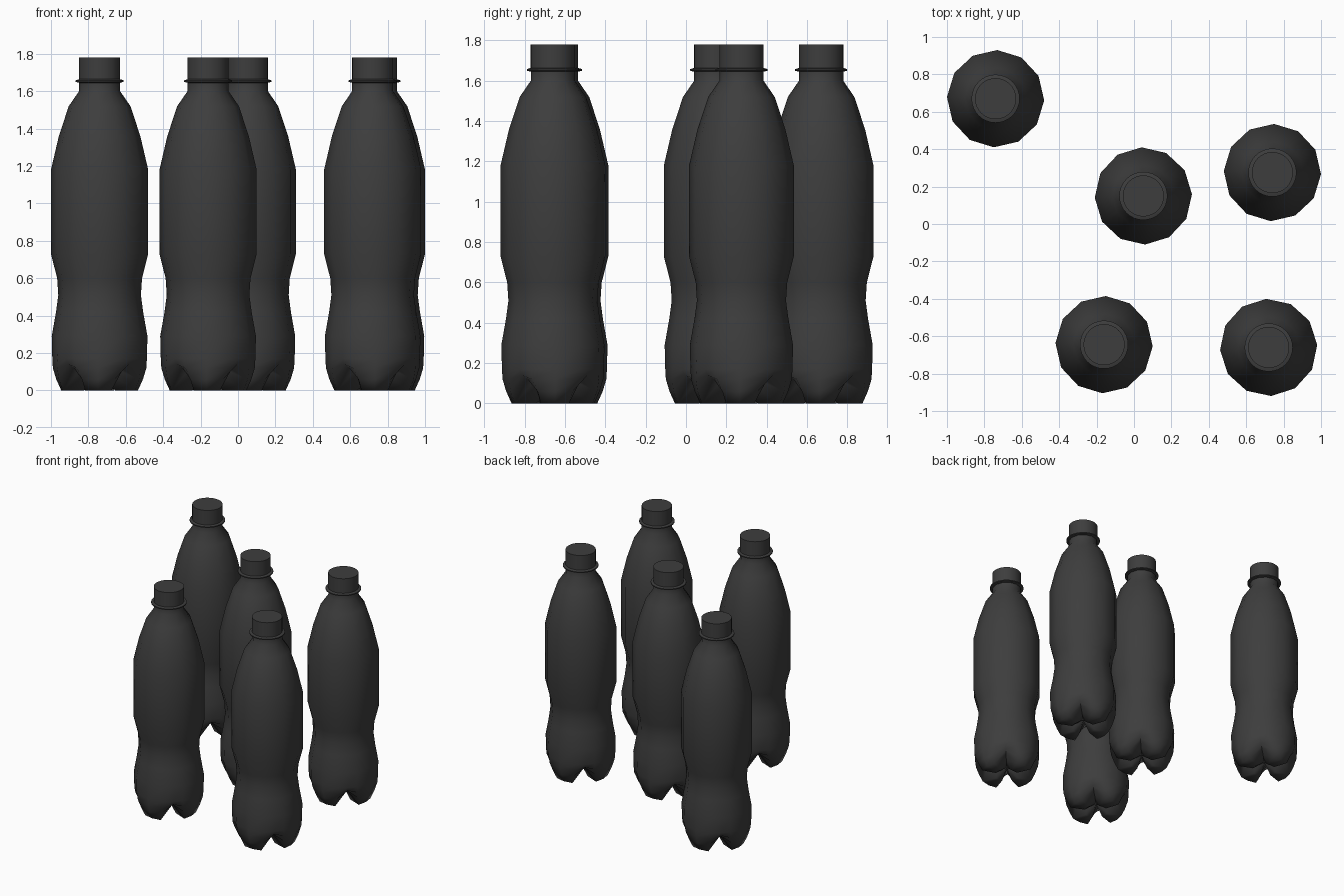
import bpy
import bmesh
from math import radians, cos, sin

cube = bpy.data.objects.get("Cube")
if cube:
    bpy.data.objects.remove(cube)

grey = bpy.data.materials.new("charcoal_plastic")
grey.use_nodes = True
colour = (0.047, 0.047, 0.047, 1)
grey.diffuse_color = colour
grey.node_tree.nodes["Principled BSDF"].inputs["Base Color"].default_value = colour

# Body profile as (radius, height), from above the feet up to the neck
BODY = [(0.253, 0.17), (0.256, 0.29), (0.233, 0.42), (0.221, 0.51), (0.227, 0.6),
        (0.26, 0.73), (0.26, 1.18), (0.218, 1.36), (0.165, 1.52), (0.11, 1.6),
        (0.11, 1.65)]
# Base profiles from the middle of the underside outwards
FOOT = [(0.09, 0.0), (0.205, 0.0), (0.232, 0.06), (0.25, 0.12)]
VALLEY = [(0.07, 0.095), (0.14, 0.11), (0.19, 0.122), (0.23, 0.14)]
CAP = [(0.11, 1.645), (0.11, 1.78)]
COLLAR = [(0.11, 1.645), (0.129, 1.65), (0.129, 1.658), (0.11, 1.664)]


def bridge(bm, rings):
    for low, high in zip(rings, rings[1:]):
        n = len(low)
        for i in range(n):
            j = (i + 1) % n
            bm.faces.new((low[i], low[j], high[j], high[i]))


def finish(bm, name, spot, turn, angle):
    bmesh.ops.recalc_face_normals(bm, faces=bm.faces[:])
    mesh = bpy.data.meshes.new(name)
    bm.to_mesh(mesh)
    bm.free()
    mesh.materials.append(grey)
    obj = bpy.data.objects.new(name, mesh)
    bpy.context.collection.objects.link(obj)
    obj.location = (*spot, 0)
    obj.rotation_euler.z = radians(turn)
    bpy.ops.object.select_all(action="DESELECT")
    obj.select_set(True)
    bpy.context.view_layer.objects.active = obj
    bpy.ops.object.shade_smooth_by_angle(angle=radians(angle))


def point(bm, r, degrees, z):
    a = radians(degrees)
    return bm.verts.new((r * cos(a), r * sin(a), z))


# Twelve-sided body on four feet, with a valley column between each pair of feet
def body(name, spot, turn):
    bm = bmesh.new()
    rings = []
    for level, (foot, valley) in enumerate(zip(FOOT, VALLEY)):
        spread = (20, 20, 22, 27)[level]
        ring = []
        for quarter in range(0, 360, 90):
            for side in (-spread, 0, spread):
                ring.append(point(bm, foot[0], quarter + side, foot[1]))
            ring.append(point(bm, valley[0], quarter + 45, valley[1]))
        rings.append(ring)
    for r, z in BODY:
        ring = []
        for quarter in range(0, 360, 90):
            for side in (-30, 0, 30):
                ring.append(point(bm, r, quarter + side, z))
            ring.append(point(bm, r * cos(radians(15)), quarter + 45, z))
        rings.append(ring)
    bridge(bm, rings)
    # Raised centre of the underside and closed neck
    centre = bm.verts.new((0, 0, 0.07))
    first = rings[0]
    for i, v in enumerate(first):
        bm.faces.new((centre, first[(i + 1) % len(first)], v))
    bm.faces.new(rings[-1])
    finish(bm, name, spot, turn, 75)


# Round closed parts: cap and collar
def turned(name, profile, spot):
    bm = bmesh.new()
    rings = [[point(bm, r, i * 360 / 32, z) for i in range(32)] for r, z in profile]
    bridge(bm, rings)
    bm.faces.new(rings[0][::-1])
    bm.faces.new(rings[-1])
    finish(bm, name, spot, 0, 35)


BOTTLES = {
    "back_right": ((-0.74, 0.67), -2),
    "middle": ((0.05, 0.15), 2),
    "back_left": ((0.74, 0.275), -2),
    "front_right": ((-0.16, -0.645), -2),
    "front_left": ((0.72, -0.66), 3),
}
for place, (spot, turn) in BOTTLES.items():
    body(place + "_bottle_body", spot, turn)
    turned(place + "_bottle_collar", COLLAR, spot)
    turned(place + "_bottle_cap", CAP, spot)
